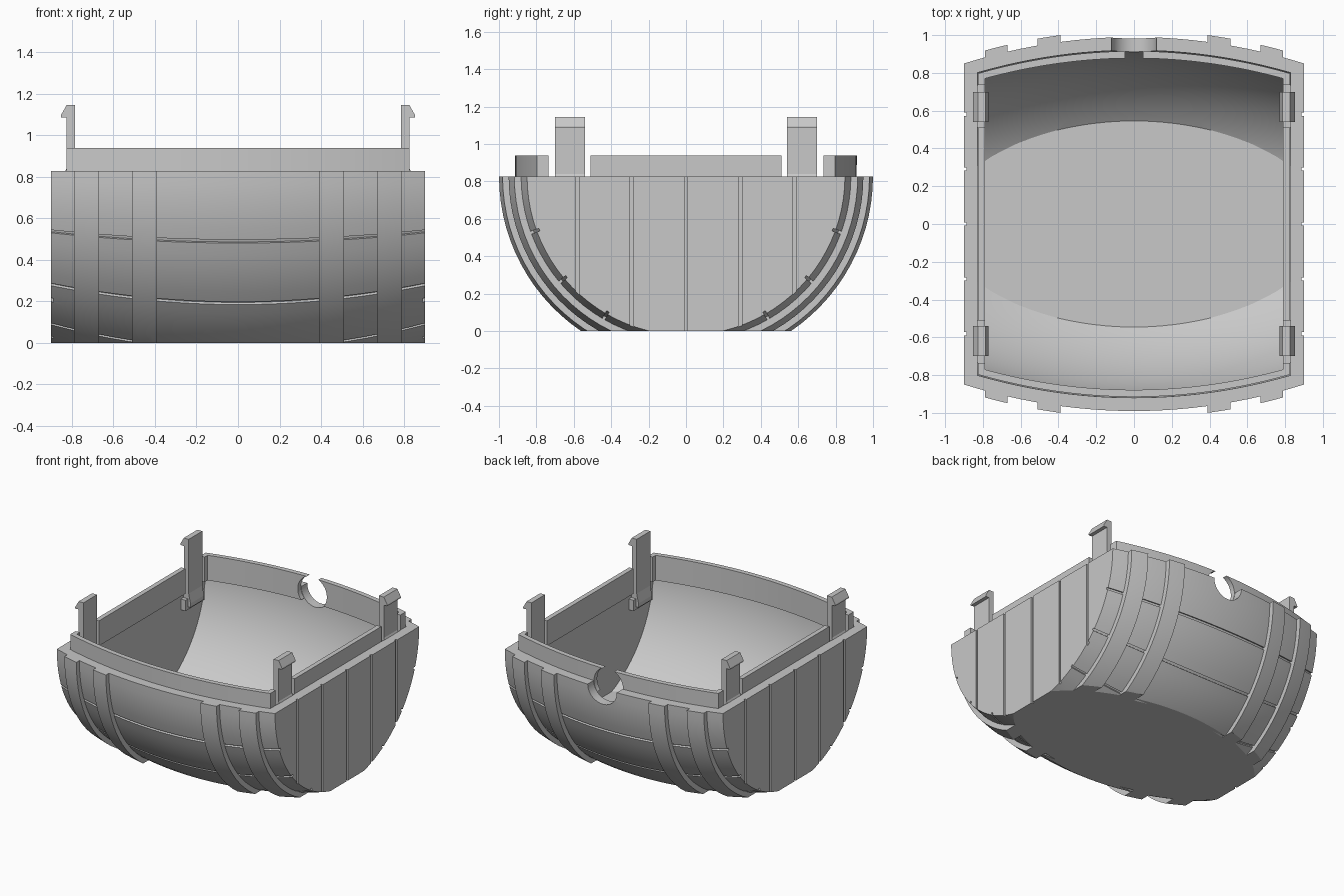
import bpy, bmesh, math
from mathutils import Matrix, Vector

if "Cube" in bpy.data.objects:
    bpy.data.objects.remove(bpy.data.objects["Cube"])

RIM = 0.827     # height of the barrel axis and rim
BULGE = 0.173   # how fast the radius shrinks away from the middle
GREY = (0.58, 0.58, 0.58, 1)

grey = bpy.data.materials.new("plain grey")
grey.use_nodes = True
grey.diffuse_color = GREY
grey.node_tree.nodes["Principled BSDF"].inputs["Base Color"].default_value = GREY


def finish(name, bm):
    bmesh.ops.recalc_face_normals(bm, faces=bm.faces)
    mesh = bpy.data.meshes.new(name)
    bm.to_mesh(mesh)
    bm.free()
    mesh.materials.append(grey)
    obj = bpy.data.objects.new(name, mesh)
    bpy.context.scene.collection.objects.link(obj)
    return obj


def skin(name, rings):
    """Join rings of points into a closed solid with flat caps."""
    bm = bmesh.new()
    rings = [[bm.verts.new(p) for p in ring] for ring in rings]
    n = len(rings[0])
    for a, b in zip(rings, rings[1:]):
        for j in range(n):
            k = (j + 1) % n
            bm.faces.new((a[j], a[k], b[k], b[j]))
    bm.faces.new(rings[0])
    bm.faces.new(rings[-1])
    return finish(name, bm)


def loft(name, x0, x1, steps, section):
    """Sweep a section of (radius at middle, angle, lift) along x with the barrel bulge."""
    rings = []
    for i in range(steps + 1):
        x = x0 + (x1 - x0) * i / steps
        ring = []
        for base, angle, lift in section:
            r, a = base - BULGE * x * x, math.radians(angle)
            ring.append((x, r * math.cos(a), RIM - r * math.sin(a) + lift))
        rings.append(ring)
    return skin(name, rings)


def upright(name, half, base, low, high):
    """Straight-walled block with bulging front and back."""
    return loft(name, -half, half, 24,
                [(base, 0, low), (base, 180, low), (base, 180, high), (base, 0, high)])


def box(name, a, b):
    """Box between two opposite corners given in any order."""
    a, b = Vector(a), Vector(b)
    size = [abs(d) for d in b - a]
    bm = bmesh.new()
    bmesh.ops.create_cube(bm, size=1, matrix=Matrix.Translation((a + b) / 2) @ Matrix.Diagonal((*size, 1)))
    return finish(name, bm)


def carve(obj, cutters):
    for cutter in cutters:
        cutter.hide_render = True
        mod = obj.modifiers.new("carve", "BOOLEAN")
        mod.operation, mod.solver, mod.object = "DIFFERENCE", "EXACT", cutter
        bpy.context.view_layer.objects.active = obj
        bpy.ops.object.modifier_apply(modifier=mod.name)


def arc(base):
    return [(base, a, 0) for a in range(0, 181, 4)]


# Half barrel with plank seams notched into the section
section = []
for a in range(0, 181, 4):
    if a in (20, 40, 60, 120, 140, 160):
        section += [(0.99, a - 0.5, 0), (0.974, a - 0.5, 0), (0.974, a + 0.5, 0), (0.99, a + 0.5, 0)]
    else:
        section.append((0.99, a, 0))
barrel = loft("barrel_half", -0.9, 0.9, 24, section)

# Thin lip ring standing inside the opening
lip = upright("rim_lip", 0.825, 0.915, -0.077, 0.11)
lip_hollow = upright("lip_cutter", 0.79, 0.878, -0.3, 0.3)

# Cutters: ground, cavity with a flat floor, cable hole
ground = box("ground_cutter", (-2, -2, -2), (2, 2, 0))
below_floor = box("floor_cutter", (-2, -2, -2), (2, 2, 0.087))
cavity = loft("cavity_cutter", -0.828, 0.828, 24,
              [(0.92, 0, 0.3)] + arc(0.92) + [(0.92, 180, 0.3)])
carve(cavity, [below_floor])
bm = bmesh.new()
bmesh.ops.create_cone(bm, cap_ends=True, segments=48, radius1=0.12, radius2=0.12, depth=0.5,
                      matrix=Matrix.Translation((0, 0.95, RIM)) @ Matrix.Rotation(math.pi / 2, 4, "X"))
hole = finish("hole_cutter", bm)

# Cutters: plank seams on the flat ends, gaps in the lip beside the clips
seams, gaps = [], []
for sx in (-1, 1):
    for i in range(-2, 3):
        y = i * 0.291
        seams.append(box("seam_cutter", (sx * 0.888, y - 0.009, -0.1), (sx * 0.95, y + 0.009, 0.9)))
    for sy in (-1, 1):
        gaps.append(box("gap_cutter", (sx * 0.7, sy * 0.51, 0.6), (sx * 0.9, sy * 0.735, 1)))

carve(barrel, [ground, cavity, hole] + seams)
carve(lip, [lip_hollow, hole] + gaps)
parts = [barrel, lip]

# Hoops around the barrel
hoop_section = arc(1.026) + arc(0.965)[::-1]
for side, s in (("left", 1), ("right", -1)):
    for label, a, b in (("inner", 0.39, 0.51), ("outer", 0.67, 0.79)):
        hoop = loft(f"{side}_{label}_hoop", s * a, s * b, 4, hoop_section)
        carve(hoop, [ground])
        parts.append(hoop)

for cutter in [ground, below_floor, lip_hollow, cavity, hole] + seams + gaps:
    bpy.data.objects.remove(cutter)

# Snap clips with outward hooks, each on a small wider foot against the wall
clip = [(0.77, 0.64), (0.77, 0.67), (0.785, 0.74), (0.785, 1.145), (0.825, 1.145),
        (0.853, 1.095), (0.853, 1.085), (0.825, 1.085), (0.825, 0.84), (0.835, 0.82), (0.835, 0.64)]
for side, sx in (("left", 1), ("right", -1)):
    for end, sy in (("back", 1), ("front", -1)):
        parts.append(skin(f"{end}_{side}_clip",
                          [[(sx * x, sy * y, z) for x, z in clip] for y in (0.54, 0.7)]))
        parts.append(box(f"{end}_{side}_clip_foot", (sx * 0.79, sy * 0.51, 0.62), (sx * 0.84, sy * 0.735, 0.7)))

# Smooth curves, sharp edges
bpy.ops.object.select_all(action="DESELECT")
for obj in parts:
    obj.select_set(True)
bpy.context.view_layer.objects.active = barrel
bpy.ops.object.shade_smooth_by_angle(angle=math.radians(10))
